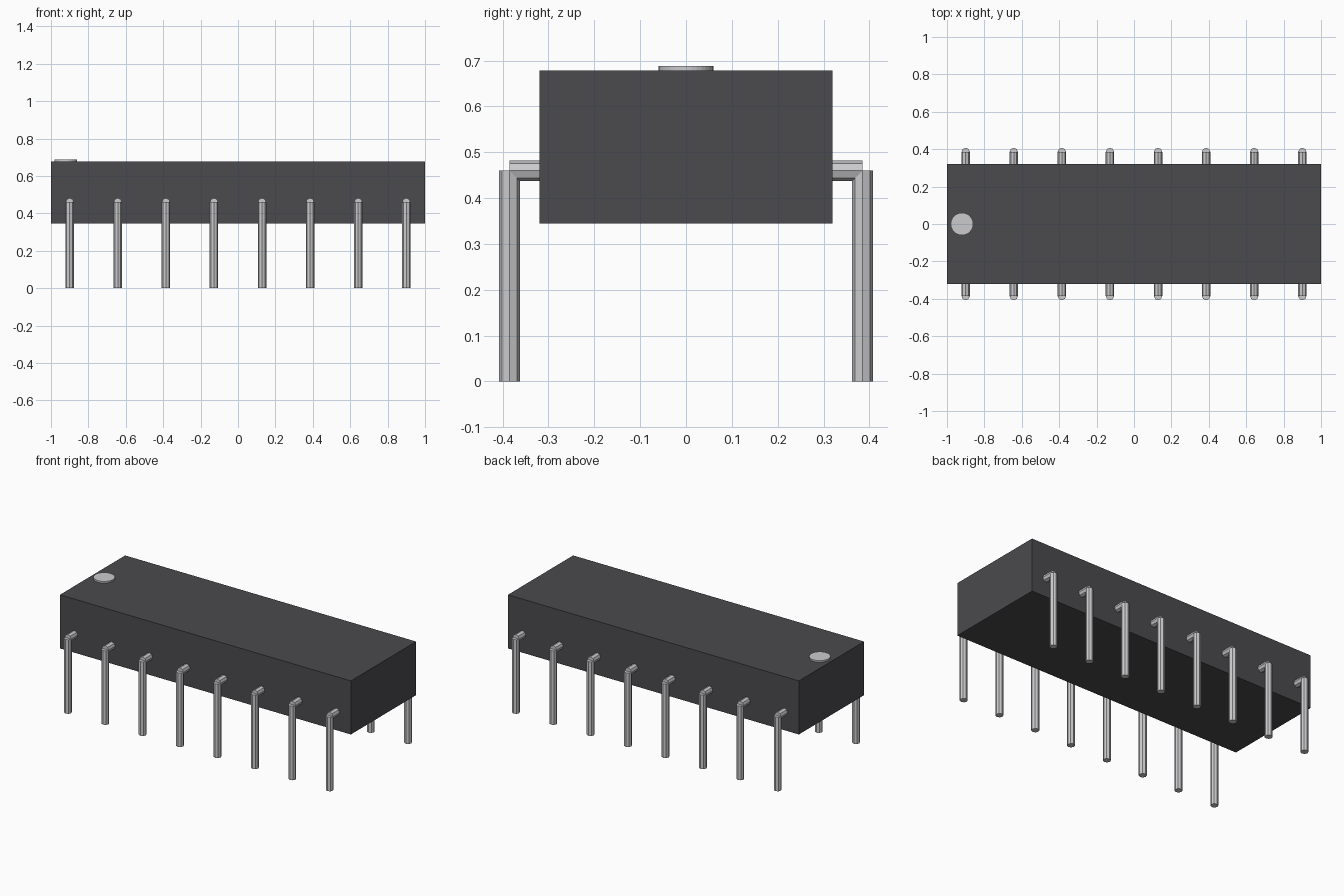
import bpy
from math import pi
from mathutils import Matrix, Vector

cube = bpy.data.objects.get("Cube")
if cube:
    bpy.data.objects.remove(cube, do_unlink=True)


def material(name, colour):
    mat = bpy.data.materials.new(name)
    mat.use_nodes = True
    mat.diffuse_color = colour
    shader = next(n for n in mat.node_tree.nodes if n.type == "BSDF_PRINCIPLED")
    shader.inputs["Base Color"].default_value = colour
    return mat


charcoal = material("charcoal plastic", (0.07, 0.068, 0.075, 1))
silver = material("silver metal", (0.6, 0.6, 0.62, 1))


def rod(name, start, end, radius, sides):
    """Closed cylinder between two points."""
    start, end = Vector(start), Vector(end)
    axis = end - start
    bpy.ops.mesh.primitive_cylinder_add(
        vertices=sides, radius=radius, depth=axis.length,
        location=(start + end) / 2,
        rotation=axis.to_track_quat("Z", "Y").to_euler())
    obj = bpy.context.object
    obj.name = name
    obj.data.materials.append(silver)
    return obj


# Package body
BOTTOM, TOP = 0.345, 0.678
bpy.ops.mesh.primitive_cube_add(size=1, location=(0, 0, (BOTTOM + TOP) / 2))
body = bpy.context.object
body.name = "package_body"
body.data.transform(Matrix.Diagonal((2, 0.64, TOP - BOTTOM, 1)))
body.data.materials.append(charcoal)

# Round marker at the first pin end
rod("orientation_dot", (-0.92, 0, TOP - 0.01), (-0.92, 0, TOP + 0.01), 0.06, 32)

# Two rows of bent pins: a shoulder out of the body and a leg down
PINS, RADIUS, BEND_Y, BEND_Z = 8, 0.0225, 0.385, 0.46
for row, side in (("front", -1), ("back", 1)):
    for i in range(PINS):
        x = -0.9 + i * 1.8 / (PINS - 1)
        y = side * BEND_Y
        rod(f"{row}_pin_shoulder_{i + 1}", (x, side * 0.28, BEND_Z), (x, y, BEND_Z), RADIUS, 8)
        rod(f"{row}_pin_leg_{i + 1}", (x, y, 0), (x, y, BEND_Z), RADIUS, 8)
